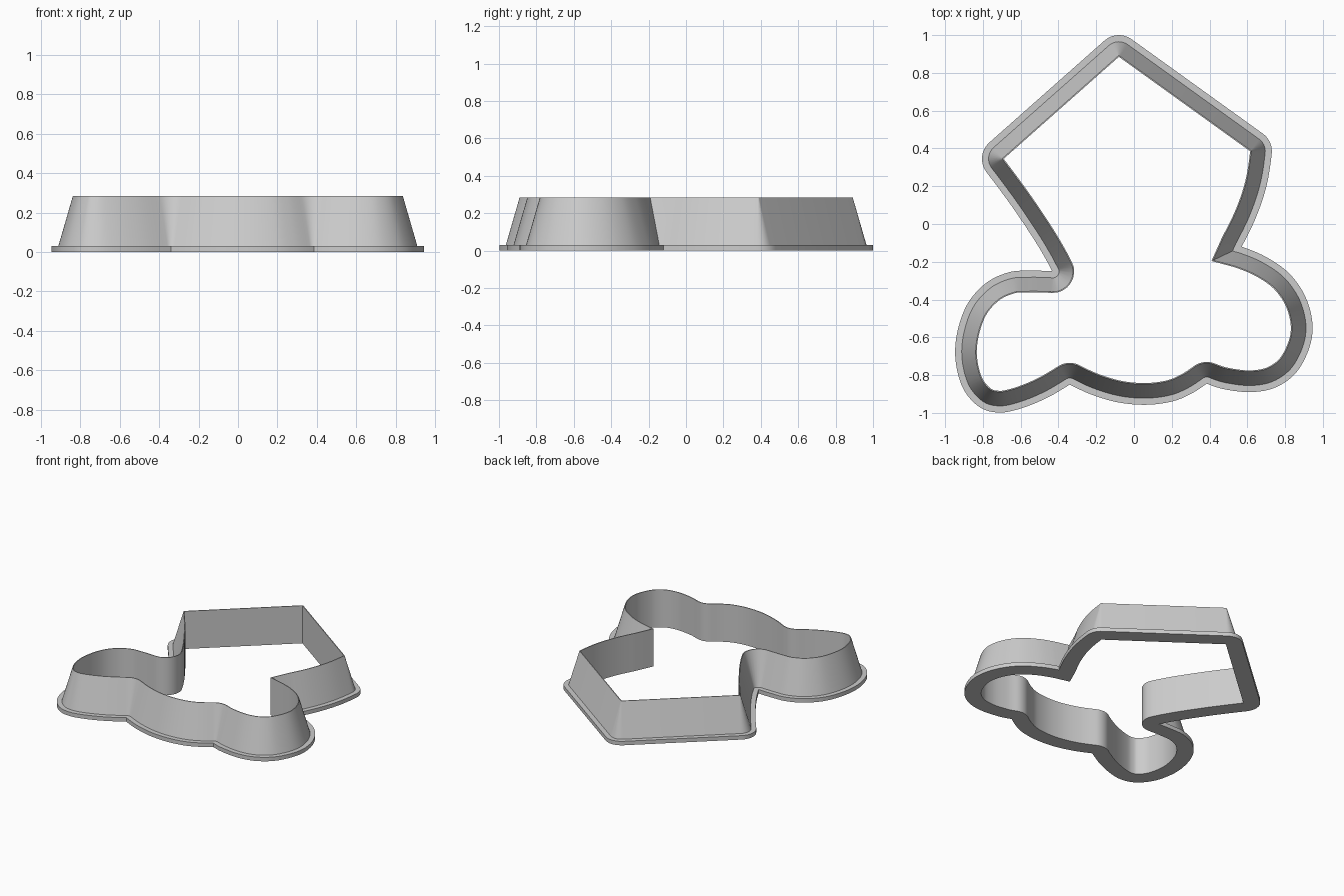
import bpy, bmesh, math
from mathutils import Vector as V

if "Cube" in bpy.data.objects:
    bpy.data.objects.remove(bpy.data.objects["Cube"])

D = 0.115          # flange reach outward from the vertical inner wall
PROFILE = [(0, 0), (D, 0), (D, .03), (.08, .03), (.006, .285), (0, .285)]


def spline(pts, steps=6):
    """Catmull-Rom samples as (point, outward normal), walking counterclockwise."""
    p = [V(q) for q in pts]
    if len(p) == 2:
        t = (p[1] - p[0]).normalized()
        return [(q, V((t.y, -t.x))) for q in p]
    p = [p[0] * 2.5 - p[1] * 2 + p[2] * .5] + p + [p[-1] * 2.5 - p[-2] * 2 + p[-3] * .5]
    out = []
    for i in range(1, len(p) - 2):
        a, b, c, d = p[i - 1:i + 3]
        last = i == len(p) - 3
        for k in range(steps + last):
            u = k / steps
            k1, k2, k3 = c - a, 2 * a - 5 * b + 4 * c - d, 3 * b - a - 3 * c + d
            pos = b + .5 * (k1 * u + k2 * u * u + k3 * u ** 3)
            t = (k1 + 2 * k2 * u + 3 * k3 * u * u).normalized()
            out.append((pos, V((t.y, -t.x))))
    return out


def inner(pts):
    return spline(pts)


def outer(pts):
    return [(p - n * D, n) for p, n in spline(pts)]


def fan(n0, n1, steps=8):
    a = math.atan2(n0.x * n1.y - n0.y * n1.x, n0.dot(n1))
    for k in range(1, steps):
        c, s = math.cos(a * k / steps), math.sin(a * k / steps)
        yield V((n0.x * c - n0.y * s, n0.x * s + n0.y * c))


APEX, LEFT, RIGHT = (-.08, .885), (-.69, .345), (.615, .385)
WAIST, NOTCH_L, NOTCH_R = (-.43, -.25), (-.34, -.85), (.385, -.845)
CREASE_IN, CREASE_OUT = V((.41, -.196)), V((.57, -.12))

# Outline runs: each ends in a corner of the given kind
runs = [
    (inner([APEX, LEFT]), "round_outside"),
    (inner([LEFT, (-.56, .17), (-.445, 0), (-.375, -.115), (-.33, -.2)]), "round_inside"),
    (outer([WAIST, (-.55, -.247), (-.66, -.255), (-.78, -.31), (-.88, -.42), (-.935, -.57),
            (-.945, -.72), (-.905, -.87), (-.82, -.968), (-.72, -.998), (-.61, -.98),
            (-.47, -.925), NOTCH_L]), "round_inside"),
    (outer([NOTCH_L, (-.22, -.905), (-.08, -.945), (.065, -.957), (.2, -.94),
            (.3, -.9), NOTCH_R]), "round_inside"),
    (outer([NOTCH_R, (.48, -.875), (.62, -.89), (.75, -.865), (.86, -.785), (.93, -.65),
            (.944, -.52), (.905, -.38), (.82, -.26), (.7, -.175), CREASE_OUT]), "crease"),
    (inner([(.468, -.067), (.54, .08), (.59, .23), RIGHT]), "round_outside"),
    (inner([RIGHT, APEX]), "round_outside"),
]

path = []          # (inner point, outward vector)
for i, (run, kind) in enumerate(runs):
    path += run
    (p0, n0), (p1, n1) = run[-1], runs[(i + 1) % len(runs)][0][0]
    if kind == "crease":
        path.append((CREASE_IN, (CREASE_OUT - CREASE_IN) / D))
    elif kind == "round_outside":
        path += [((p0 + p1) / 2, n) for n in fan(n0, n1)]
    else:
        q = (p0 + n0 * D + p1 + n1 * D) / 2
        path += [(q - n * D, n) for n in fan(n0, n1)]

# Sweep the wall-and-flange section round the outline
bm = bmesh.new()
rings = [[bm.verts.new((*(p + n * d), z)) for d, z in PROFILE] for p, n in path]
for a, b in zip(rings, rings[1:] + rings[:1]):
    for j in range(len(PROFILE)):
        k = (j + 1) % len(PROFILE)
        bm.faces.new((a[j], b[j], b[k], a[k]))
bmesh.ops.remove_doubles(bm, verts=bm.verts, dist=.0005)
bmesh.ops.recalc_face_normals(bm, faces=bm.faces)
mesh = bpy.data.meshes.new("cutter_wall")
bm.to_mesh(mesh)
bm.free()

gray = bpy.data.materials.new("light_gray")
gray.diffuse_color = (.6, .6, .6, 1)
gray.use_nodes = True
gray.node_tree.nodes["Principled BSDF"].inputs["Base Color"].default_value = gray.diffuse_color
mesh.materials.append(gray)
ob = bpy.data.objects.new("cutter_wall", mesh)
bpy.context.collection.objects.link(ob)
bpy.context.view_layer.objects.active = ob
ob.select_set(True)
bpy.ops.object.shade_smooth_by_angle(angle=math.radians(30))
